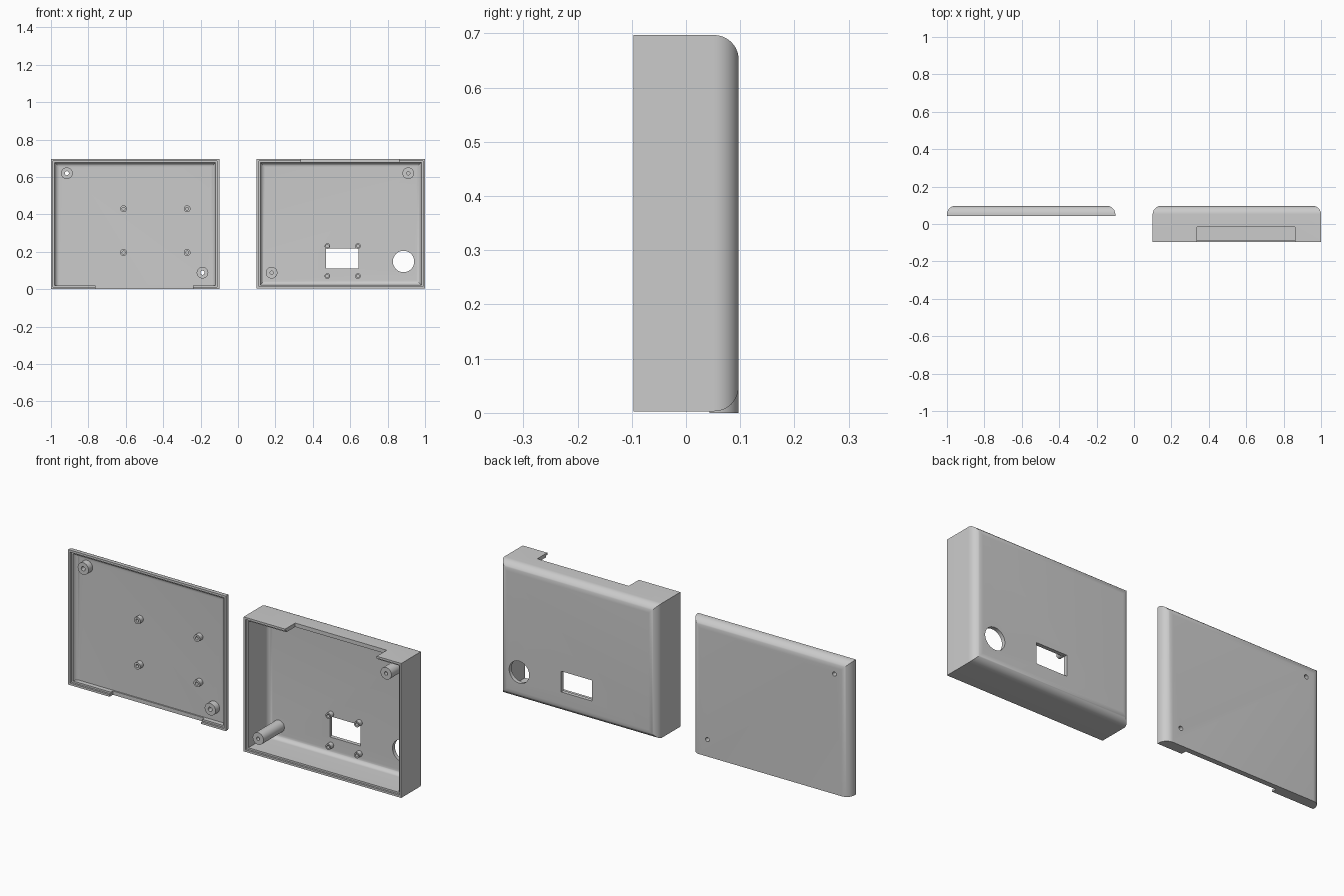
import bpy, bmesh, math
from mathutils import Matrix, Vector

if "Cube" in bpy.data.objects:
    bpy.data.objects.remove(bpy.data.objects["Cube"])

BACK, WALL, LIP, R = 0.097, 0.02, 0.011, 0.045


def make_object(name, bm):
    bmesh.ops.recalc_face_normals(bm, faces=bm.faces)
    mesh = bpy.data.meshes.new(name)
    bm.to_mesh(mesh)
    bm.free()
    ob = bpy.data.objects.new(name, mesh)
    bpy.context.collection.objects.link(ob)
    return ob


def smooth(ob):
    bpy.ops.object.select_all(action='DESELECT')
    ob.select_set(True)
    bpy.context.view_layer.objects.active = ob
    bpy.ops.object.shade_smooth_by_angle(angle=math.radians(30))


def block(name, lo, hi, radius=0, sharp_bottom=False):
    """Box from corner to corner, optionally with its back edges rounded."""
    lo, hi = Vector(lo), Vector(hi)
    bm = bmesh.new()
    bmesh.ops.create_cube(bm, size=1)
    bmesh.ops.scale(bm, vec=hi - lo, verts=bm.verts)
    bmesh.ops.translate(bm, vec=(lo + hi) / 2, verts=bm.verts)
    if radius:
        edges = [e for e in bm.edges
                 if all(abs(v.co.y - hi.y) < 1e-5 for v in e.verts)
                 and not (sharp_bottom and all(abs(v.co.z - lo.z) < 1e-5 for v in e.verts))]
        bmesh.ops.bevel(bm, geom=edges, offset=radius, segments=12,
                        profile=0.5, affect='EDGES')
    return make_object(name, bm)


def rod(name, x, z, r, y0, y1):
    bm = bmesh.new()
    rot = Matrix.Translation((x, (y0 + y1) / 2, z)) @ Matrix.Rotation(math.pi / 2, 4, 'X')
    bmesh.ops.create_cone(bm, cap_ends=True, segments=48, radius1=r, radius2=r,
                          depth=y1 - y0, matrix=rot)
    return make_object(name, bm)


def tube(name, x, z, r_out, r_in, y0, y1):
    """Hollow screw post along y."""
    bm = bmesh.new()
    n = 32
    rings = [[bm.verts.new((x + r * math.cos(2 * math.pi * i / n), y,
                            z + r * math.sin(2 * math.pi * i / n))) for i in range(n)]
             for r, y in ((r_out, y0), (r_out, y1), (r_in, y1), (r_in, y0))]
    for k in range(4):
        a, b = rings[k], rings[(k + 1) % 4]
        for i in range(n):
            j = (i + 1) % n
            bm.faces.new((a[i], a[j], b[j], b[i]))
    smooth(make_object(name, bm))


def cut(ob, cutter):
    cutter.hide_render = True
    mod = ob.modifiers.new("cut", 'BOOLEAN')
    mod.operation, mod.solver, mod.object = 'DIFFERENCE', 'EXACT', cutter
    bpy.context.view_layer.objects.active = ob
    bpy.ops.object.modifier_apply(modifier=mod.name)
    bpy.data.objects.remove(cutter)


def shell(name, x0, x1, y0, z0, z1, sharp_bottom=False):
    """Open-fronted tray with a stepped rim."""
    ob = block(name, (x0, y0, z0), (x1, BACK, z1), R, sharp_bottom)
    cut(ob, block("cavity", (x0 + WALL, y0 - 0.05, z0 + WALL),
                  (x1 - WALL, BACK - WALL, z1 - WALL), R - WALL, sharp_bottom))
    cut(ob, block("rim_step", (x0 + LIP, y0 - 0.05, z0 + LIP),
                  (x1 - LIP, y0 + 0.01, z1 - LIP)))
    return ob


floor = BACK - WALL

# Lid tray, with cable notch in the bottom wall and two through screw holes
LID_Y = 0.043
lid = shell("lid_shell", -1, -0.1, LID_Y, 0, 0.697, sharp_bottom=True)
cut(lid, block("notch", (-0.763, LID_Y - 0.05, -0.05), (-0.24, 0.07, WALL + 0.003)))
lid_screws = [(-0.915, 0.62), (-0.19, 0.088)]
for i, (x, z) in enumerate(lid_screws):
    cut(lid, rod("hole", x, z, 0.011, 0, 0.15))
    tube(f"lid_screw_post_{i}", x, z, 0.031, 0.011, LID_Y + 0.001, floor + 0.005)
smooth(lid)

# Case body, with top notch, rectangular window and round opening
BOX_Y = -0.097
box = shell("case_shell", 0.1, 1, BOX_Y, 0.003, 0.697)
cut(box, block("notch", (0.337, BOX_Y - 0.05, 0.697 - WALL - 0.003), (0.86, -0.015, 0.75)))
cut(box, block("window", (0.47, 0.03, 0.11), (0.645, 0.15, 0.217)))
cut(box, rod("round_opening", 0.885, 0.148, 0.057, 0.03, 0.15))
smooth(box)
for i, (x, z) in enumerate([(0.91, 0.62), (0.18, 0.088)]):
    tube(f"case_screw_post_{i}", x, z, 0.031, 0.009, BOX_Y + 0.004, floor + 0.005)

# Small board standoffs in both halves
for part, xs, zs, r in (("lid", (-0.612, -0.272), (0.196, 0.43), 0.018),
                        ("case", (0.478, 0.641), (0.07, 0.23), 0.015)):
    for i, x in enumerate(xs):
        for j, z in enumerate(zs):
            tube(f"{part}_standoff_{i}{j}", x, z, r, 0.008, floor - 0.025, floor + 0.005)
